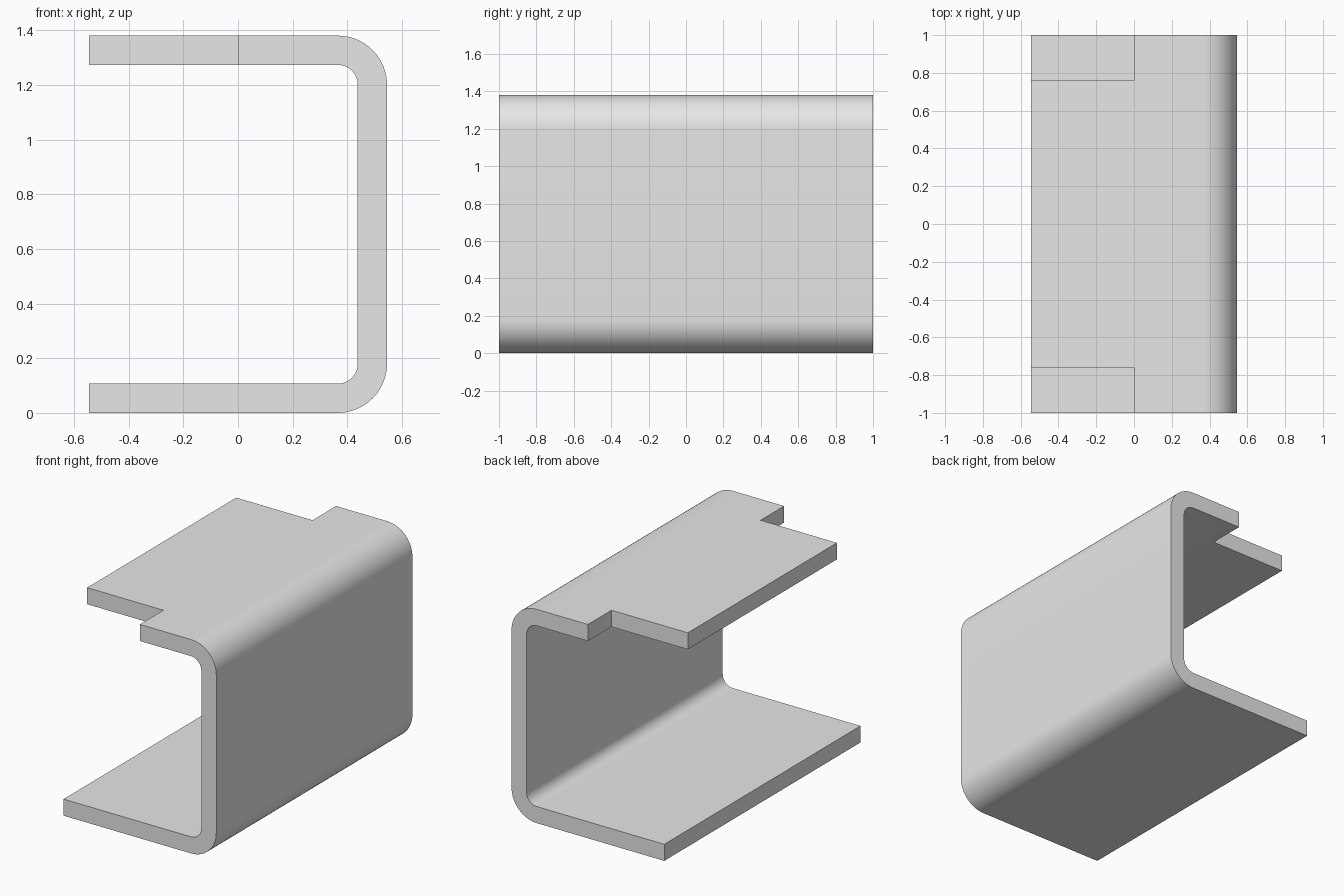
import bpy, bmesh
from math import sin, cos, pi, radians
from mathutils import Vector

old = bpy.data.objects.get("Cube")
if old:
    bpy.data.objects.remove(old, do_unlink=True)

HALF_W, HALF_L, HEIGHT = 0.545, 1.0, 1.38
THICK, OUTER_R = 0.107, 0.18
TAB_HALF = 0.76      # half length of the upper tab
LIP_X = 0.0          # where the upper flange is notched back to
SEGMENTS = 16

steel = bpy.data.materials.new("light grey metal")
steel.use_nodes = True
grey = (0.8, 0.8, 0.8, 1.0)
steel.diffuse_color = grey
steel.node_tree.nodes["Principled BSDF"].inputs["Base Color"].default_value = grey


def arc(cx, cz, radius, start, end):
    angles = [start + (end - start) * i / SEGMENTS for i in range(SEGMENTS + 1)]
    return [(cx + radius * cos(a), cz + radius * sin(a)) for a in angles]


# Bent channel section, with the upper flange stopping at the notch
cx, low, high = HALF_W - OUTER_R, OUTER_R, HEIGHT - OUTER_R
inner_r = OUTER_R - THICK
profile = [(-HALF_W, 0)]
profile += arc(cx, low, OUTER_R, -pi / 2, 0)
profile += arc(cx, high, OUTER_R, 0, pi / 2)
profile += [(LIP_X, HEIGHT), (LIP_X, HEIGHT - THICK)]
profile += arc(cx, high, inner_r, pi / 2, 0)
profile += arc(cx, low, inner_r, 0, -pi / 2)
profile += [(-HALF_W, THICK)]

bm = bmesh.new()
end_face = bm.faces.new([bm.verts.new((x, -HALF_L, z)) for x, z in profile])
sweep = bmesh.ops.extrude_face_region(bm, geom=[end_face], use_keep_orig=True)
bmesh.ops.translate(bm, vec=(0, 2 * HALF_L, 0),
                    verts=[v for v in sweep["geom"] if isinstance(v, bmesh.types.BMVert)])
bmesh.ops.recalc_face_normals(bm, faces=bm.faces[:])


# Central tab: split the lip face and pull its middle part outward
def lip_faces():
    return [f for f in bm.faces
            if f.normal.x < -0.99 and abs(f.calc_center_median().x - LIP_X) < 0.001
            and f.calc_center_median().z > HEIGHT / 2]


for y in (-TAB_HALF, TAB_HALF):
    faces = lip_faces()
    edges = {e for f in faces for e in f.edges}
    verts = {v for f in faces for v in f.verts}
    bmesh.ops.bisect_plane(bm, geom=faces + list(edges) + list(verts),
                           plane_co=(0, y, 0), plane_no=(0, 1, 0))
    bm.normal_update()

middle = min(lip_faces(), key=lambda f: abs(f.calc_center_median().y))
tab = bmesh.ops.extrude_discrete_faces(bm, faces=[middle])["faces"][0]
bmesh.ops.translate(bm, vec=Vector((-HALF_W - LIP_X, 0, 0)), verts=tab.verts[:])

# Merge the coplanar pieces of the upper flange
bmesh.ops.recalc_face_normals(bm, faces=bm.faces[:])
bmesh.ops.dissolve_limit(bm, angle_limit=radians(0.1),
                         verts=bm.verts[:], edges=bm.edges[:])

mesh = bpy.data.meshes.new("notched_channel")
bm.to_mesh(mesh)
bm.free()
mesh.materials.append(steel)
channel = bpy.data.objects.new("notched_channel", mesh)
bpy.context.collection.objects.link(channel)

bpy.ops.object.select_all(action="DESELECT")
channel.select_set(True)
bpy.context.view_layer.objects.active = channel
bpy.ops.object.shade_smooth_by_angle(angle=radians(30))
